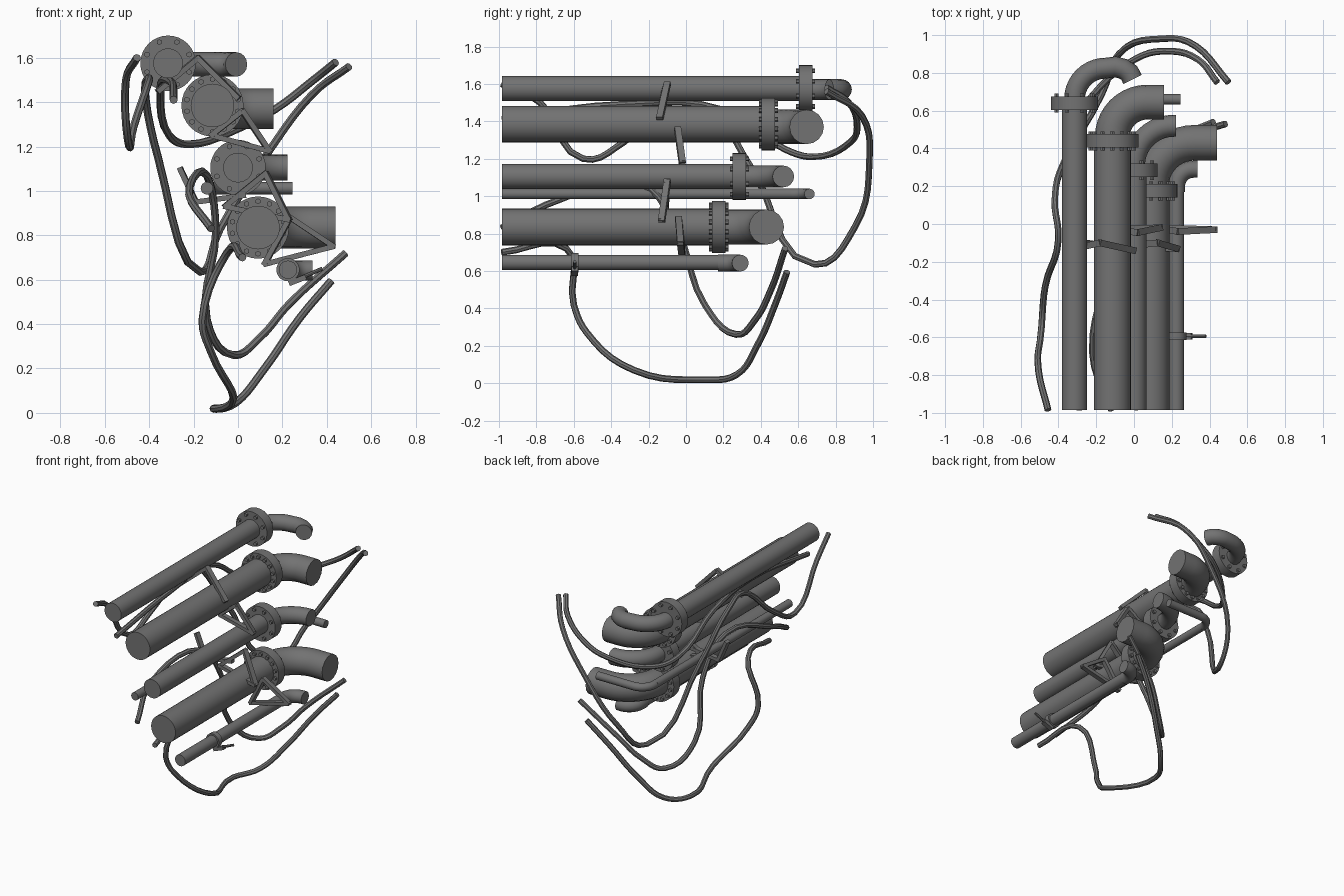
import bpy
import math
from mathutils import Vector

if "Cube" in bpy.data.objects:
    bpy.data.objects.remove(bpy.data.objects["Cube"], do_unlink=True)

steel = bpy.data.materials.new("dark_grey_steel")
steel.use_nodes = True
GREY = (0.17, 0.17, 0.17, 1)
steel.diffuse_color = GREY
steel.node_tree.nodes["Principled BSDF"].inputs["Base Color"].default_value = GREY

FRONT = -0.985


def select_only(ob):
    bpy.ops.object.select_all(action='DESELECT')
    ob.select_set(True)
    bpy.context.view_layer.objects.active = ob


def finish(ob, name, smooth=True):
    ob.name = name
    ob.data.materials.clear()
    ob.data.materials.append(steel)
    select_only(ob)
    if smooth:
        bpy.ops.object.shade_smooth_by_angle(angle=math.radians(40))


def place_between(ob, a, b):
    ob.location = (a + b) / 2
    ob.rotation_euler = (b - a).to_track_quat('Z', 'Y').to_euler()


def rod(name, a, b, radius, sides=28, smooth=True):
    """Cylinder between two points."""
    a, b = Vector(a), Vector(b)
    bpy.ops.mesh.primitive_cylinder_add(vertices=sides, radius=radius, depth=(b - a).length)
    place_between(bpy.context.object, a, b)
    finish(bpy.context.object, name, smooth)


def bar(name, a, b, width=0.024, depth=0.035):
    """Flat bar between two points, deep along y."""
    a, b = Vector(a), Vector(b)
    bpy.ops.mesh.primitive_cube_add(size=1)
    ob = bpy.context.object
    ob.scale = (depth, width, (b - a).length + width / 2)
    place_between(ob, a, b)
    finish(ob, name, smooth=False)


def sweep(name, points, radius, sides=6, soft=False):
    """Round tube along a path; soft rounds the path through its points."""
    curve = bpy.data.curves.new(name, 'CURVE')
    curve.dimensions = '3D'
    curve.bevel_depth = radius
    curve.bevel_resolution = sides
    curve.use_fill_caps = True
    curve.resolution_u = 5
    spline = curve.splines.new('BEZIER' if soft else 'POLY')
    if soft:
        spline.bezier_points.add(len(points) - 1)
        for knot, p in zip(spline.bezier_points, points):
            knot.co = p
            knot.handle_left_type = knot.handle_right_type = 'AUTO'
    else:
        spline.points.add(len(points) - 1)
        for knot, p in zip(spline.points, points):
            knot.co = (*p, 1)
    ob = bpy.data.objects.new(name, curve)
    bpy.context.collection.objects.link(ob)
    select_only(ob)
    bpy.ops.object.convert(target='MESH')
    finish(bpy.context.object, name)


def cable(name, *points):
    sweep(name, points, radius=0.018, sides=2, soft=True)


def bend(x, y, z, turn, steps=10):
    """Quarter turn from heading backwards to heading left."""
    angles = [math.pi / 2 * i / steps for i in range(steps + 1)]
    return [(x + turn - turn * math.cos(t), y + turn * math.sin(t), z) for t in angles]


def elbow(name, x, y, z, turn, end, radius):
    sweep(name, [(x, y - 0.03, z)] + bend(x, y, z, turn) + [(end, y + turn, z)], radius)


def flanged_pipe(name, x, z, radius, flange_y, flange_radius, bolts):
    """Straight pipe ending in a flange with a ring of through bolts."""
    rod(name, (x, FRONT, z), (x, flange_y, z), radius)
    half = 0.036
    rod(name + "_flange", (x, flange_y - half, z), (x, flange_y + half, z), flange_radius, sides=32)
    ring, reach = flange_radius - 0.022, half + 0.015
    for i in range(bolts):
        a = math.tau * (i + 0.5) / bolts
        bx, bz = x + ring * math.cos(a), z + ring * math.sin(a)
        rod(name + "_bolt", (bx, flange_y - reach, bz), (bx, flange_y + reach, bz),
            radius=0.013, sides=6, smooth=False)


def frame(name, *corners, closed=True):
    """Support frame of bars joining its corners."""
    ends = corners[1:] + corners[:1] if closed else corners[1:]
    for a, b in zip(corners, ends):
        bar(name + "_bar", a, b)


# Straight pipes with bolted flanges
flanged_pipe("top_pipe", -0.315, 1.575, 0.067, 0.64, 0.125, bolts=8)
flanged_pipe("upper_pipe", -0.115, 1.385, 0.098, 0.44, 0.14, bolts=14)
flanged_pipe("middle_pipe", 0, 1.105, 0.067, 0.285, 0.125, bolts=8)
flanged_pipe("lower_pipe", 0.09, 0.835, 0.098, 0.175, 0.14, bolts=14)

# Elbows behind the flanges; the top one hooks back towards the front
hook = [(-0.1, 0.832, 1.57), (-0.06, 0.822, 1.57), (-0.025, 0.8, 1.57), (-0.008, 0.765, 1.57)]
sweep("top_elbow", bend(-0.315, 0.66, 1.57, 0.165) + hook, radius=0.055)
elbow("upper_elbow", -0.115, 0.46, 1.37, 0.185, end=0.16, radius=0.092)
elbow("middle_elbow", 0, 0.31, 1.105, 0.21, end=0.222, radius=0.058)
elbow("lower_elbow", 0.09, 0.2, 0.835, 0.23, end=0.44, radius=0.094)

# Small pipes without flanges
rod("thin_pipe", (-0.14, FRONT, 1.012), (-0.14, 0.56, 1.012), radius=0.028)
elbow("thin_elbow", -0.14, 0.56, 1.012, 0.1, end=0.245, radius=0.028)
rod("bottom_pipe", (0.225, FRONT, 0.645), (0.225, 0.2, 0.645), radius=0.041)
elbow("bottom_elbow", 0.225, 0.2, 0.642, 0.09, end=0.335, radius=0.045)

# Clamp on the bottom pipe
rod("clamp_ring", (0.225, -0.615, 0.645), (0.225, -0.575, 0.645), radius=0.052)
bar("clamp_plate", (0.235, -0.595, 0.585), (0.3, -0.595, 0.61))
rod("clamp_rod", (0.24, -0.595, 0.59), (0.38, -0.595, 0.65), radius=0.009, sides=8)

# Support frames tying neighbouring pipes together
frame("top_frame", (-0.36, -0.14, 1.45), (-0.18, -0.1, 1.6), (0, -0.14, 1.42), closed=False)
frame("upper_frame", (0.02, -0.045, 1.36), (0.14, -0.02, 1.18), (-0.12, -0.03, 1.25))
frame("middle_frame", (0.23, -0.13, 0.87), (0.125, -0.1, 1.08), (-0.06, -0.12, 0.93))
frame("lower_frame", (0.235, -0.04, 0.88), (0.43, -0.03, 0.75), (0.12, -0.02, 0.67))
frame("side_strut", (-0.26, -0.1, 1.1), (-0.19, -0.11, 0.95), (0.03, -0.11, 0.98), closed=False)

# Hanging cables
cable("left_cable", (-0.455, FRONT, 1.6), (-0.505, -0.78, 1.5), (-0.49, -0.55, 1.2),
      (-0.47, -0.33, 1.29), (-0.4, -0.08, 1.5), (-0.42, 0.12, 1.46), (-0.36, 0.35, 1.15),
      (-0.17, 0.69, 0.635), (-0.08, 0.9, 0.83), (0.14, 0.98, 1.18), (0.33, 0.94, 1.43),
      (0.5, 0.75, 1.56))
cable("inner_cable", (-0.29, FRONT, 1.41), (-0.3, -0.35, 1.49), (-0.35, 0.2, 1.46),
      (-0.31, 0.53, 1.25), (-0.22, 0.68, 1.21), (0.02, 0.88, 1.29), (0.17, 0.915, 1.37),
      (0.34, 0.87, 1.5), (0.44, 0.75, 1.58))
cable("looped_cable", (-0.12, FRONT, 0.83), (-0.22, -0.68, 0.98), (-0.14, -0.25, 1.07),
      (-0.1, -0.05, 0.82), (-0.14, 0.1, 0.42), (-0.02, 0.27, 0.26), (0.1, 0.37, 0.34),
      (0.23, 0.45, 0.49), (0.485, 0.53, 0.72))
cable("bottom_cable", (0.02, FRONT, 0.7), (-0.05, -0.64, 0.72), (-0.16, -0.6, 0.42),
      (-0.12, -0.53, 0.27), (-0.02, -0.28, 0.07), (-0.11, 0.1, 0.019), (-0.01, 0.27, 0.045),
      (0.12, 0.38, 0.2), (0.28, 0.48, 0.43), (0.42, 0.54, 0.595))
